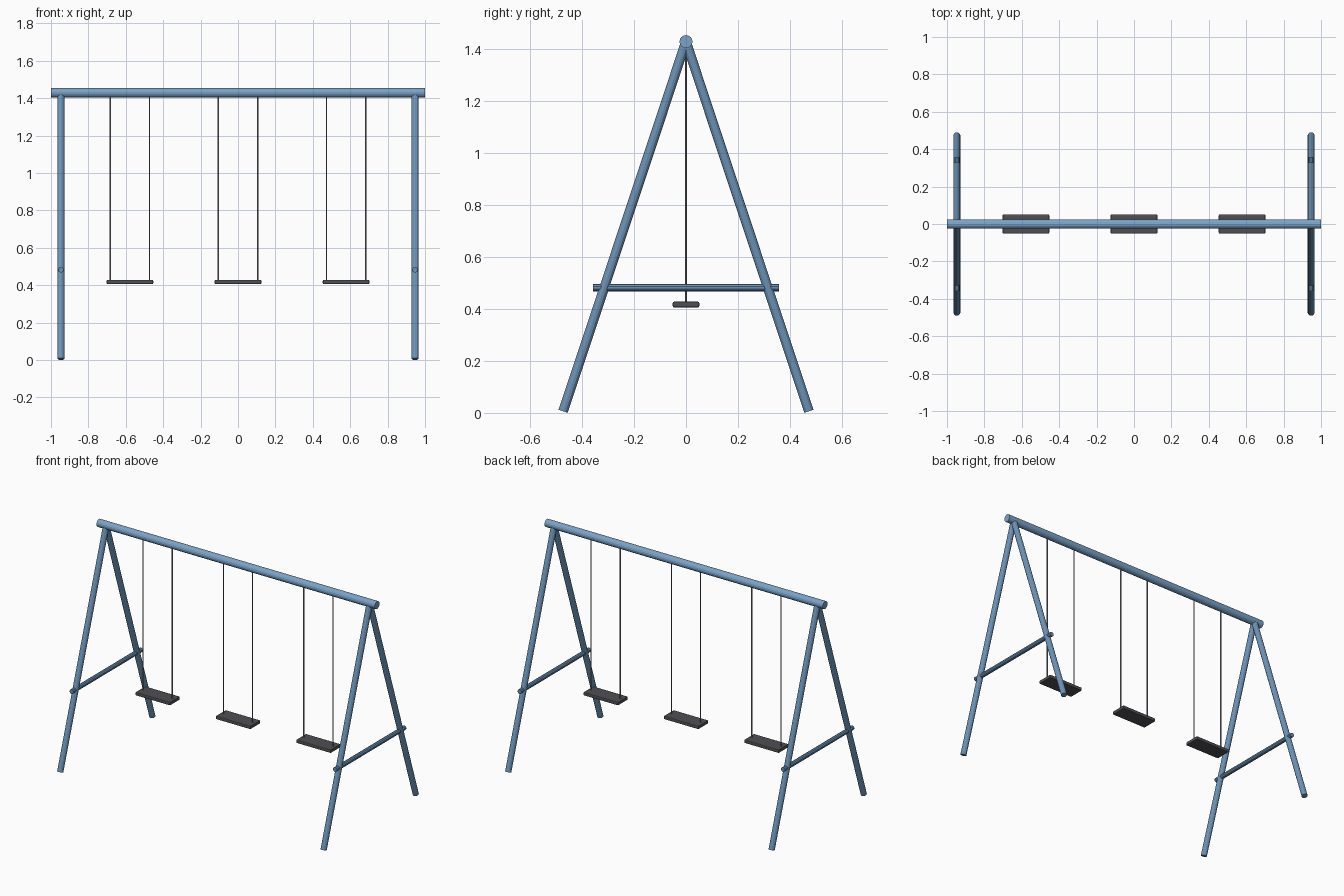
import bpy, math
from mathutils import Vector

if "Cube" in bpy.data.objects:
    bpy.data.objects.remove(bpy.data.objects["Cube"])


def material(name, rgb):
    m = bpy.data.materials.new(name)
    m.diffuse_color = (*rgb, 1)
    m.use_nodes = True
    m.node_tree.nodes["Principled BSDF"].inputs["Base Color"].default_value = m.diffuse_color
    return m


BEAM = material("light steel blue paint", (0.20, 0.37, 0.58))
LEG = material("steel blue paint", (0.15, 0.29, 0.46))
SEAT = material("dark rubber", (0.08, 0.08, 0.09))
CHAIN = material("grey metal chain", (0.25, 0.25, 0.27))


def tube(name, a, b, r, sides, mat):
    a, b = Vector(a), Vector(b)
    d = b - a
    bpy.ops.mesh.primitive_cylinder_add(vertices=sides, radius=r, depth=d.length,
                                        location=(a + b) / 2)
    o = bpy.context.object
    o.rotation_euler = d.to_track_quat('Z', 'Y').to_euler()
    o.name = name
    o.data.materials.append(mat)
    return o


# top beam
tube("top_beam", (-1, 0, 1.429), (1, 0, 1.429), 0.025, 16, BEAM)

# A-frames at both ends
for side, x in (("left", -0.947), ("right", 0.947)):
    for part, s in (("front", -1), ("back", 1)):
        tube(f"{side}_{part}_leg", (x, 0, 1.429), (x, s * 0.473, 0.006), 0.0185, 12, LEG)
    tube(f"{side}_cross_bar", (x, -0.357, 0.482), (x, 0.357, 0.482), 0.0145, 10, LEG)

# three swings
for i, x in enumerate((-0.578, 0, 0.578), 1):
    bpy.ops.mesh.primitive_cube_add(size=1, location=(x, 0, 0.417))
    seat = bpy.context.object
    seat.name = f"seat_{i}"
    seat.scale = (0.25, 0.102, 0.022)
    bpy.ops.object.transform_apply(location=False, rotation=False, scale=True)
    seat.data.materials.append(SEAT)
    bev = seat.modifiers.new("soft_edges", 'BEVEL')
    bev.width, bev.segments = 0.005, 2
    for s in (-1, 1):
        tube(f"chain_{i}_{'left' if s < 0 else 'right'}",
             (x + s * 0.105, 0, 0.42), (x + s * 0.105, 0, 1.42), 0.0038, 8, CHAIN)
